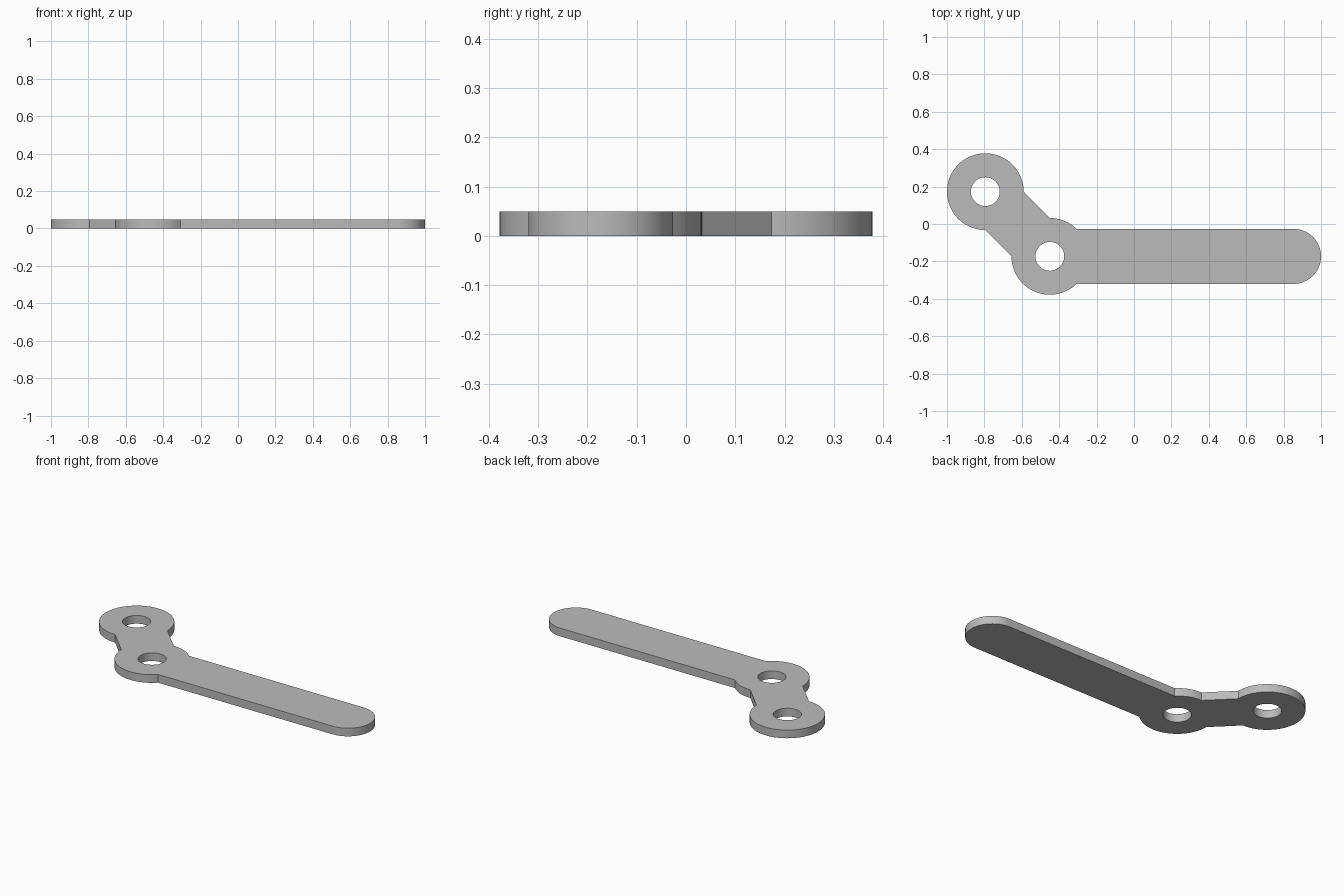
import bpy
import bmesh
from math import asin, cos, sin, pi, radians
from mathutils import Vector

cube = bpy.data.objects.get("Cube")
if cube:
    bpy.data.objects.remove(cube, do_unlink=True)

THICKNESS = 0.049
EYE_R = 0.205
HOLE_R = 0.077
ARM_HALF = 0.147
UPPER = Vector((-0.795, 0.173, 0))   # upper eye centre
LOWER = Vector((-0.45, -0.173, 0))   # lower eye centre
TIP = Vector((1 - ARM_HALF, LOWER.y, 0))


def arc(centre, radius, start, end):
    """Points along an arc, endpoints included."""
    steps = max(4, round((end - start) / radians(4)))
    angles = [start + (end - start) * i / steps for i in range(steps + 1)]
    return [centre + Vector((cos(a), sin(a), 0)) * radius for a in angles]


def add_loop(bm, points):
    verts = [bm.verts.new(p) for p in points]
    return [bm.edges.new((v, verts[i - 1])) for i, v in enumerate(verts)]


# Outline: upper eye, slanted neck, lower eye, arm with a rounded tip
join = asin(ARM_HALF / EYE_R)
outline = (arc(UPPER, EYE_R, 0, 1.5 * pi)
           + arc(LOWER, EYE_R, pi, 2 * pi - join)
           + arc(TIP, ARM_HALF, -pi / 2, pi / 2)
           + arc(LOWER, EYE_R, join, pi / 2))

bm = bmesh.new()
edges = add_loop(bm, outline)

# Round holes through both eyes
for centre in (UPPER, LOWER):
    edges += add_loop(bm, arc(centre, HOLE_R, 0, 2 * pi)[:-1])

# Fill the flat shape and give it thickness
bmesh.ops.triangle_fill(bm, use_beauty=True, edges=edges, normal=(0, 0, 1))
result = bmesh.ops.extrude_face_region(bm, geom=bm.faces[:])
top = [g for g in result["geom"] if isinstance(g, bmesh.types.BMVert)]
bmesh.ops.translate(bm, verts=top, vec=(0, 0, THICKNESS))
bmesh.ops.recalc_face_normals(bm, faces=bm.faces[:])

mesh = bpy.data.meshes.new("lever_plate")
bm.to_mesh(mesh)
bm.free()
plate = bpy.data.objects.new("lever_plate", mesh)
bpy.context.collection.objects.link(plate)

# Plain grey metal
grey = bpy.data.materials.new("plain_grey")
grey.use_nodes = True
colour = (0.5, 0.5, 0.5, 1)
grey.diffuse_color = colour
grey.node_tree.nodes["Principled BSDF"].inputs["Base Color"].default_value = colour
mesh.materials.append(grey)

# Smooth curved walls, crisp rims and corners
bpy.ops.object.select_all(action="DESELECT")
plate.select_set(True)
bpy.context.view_layer.objects.active = plate
bpy.ops.object.shade_smooth_by_angle(angle=radians(30))
